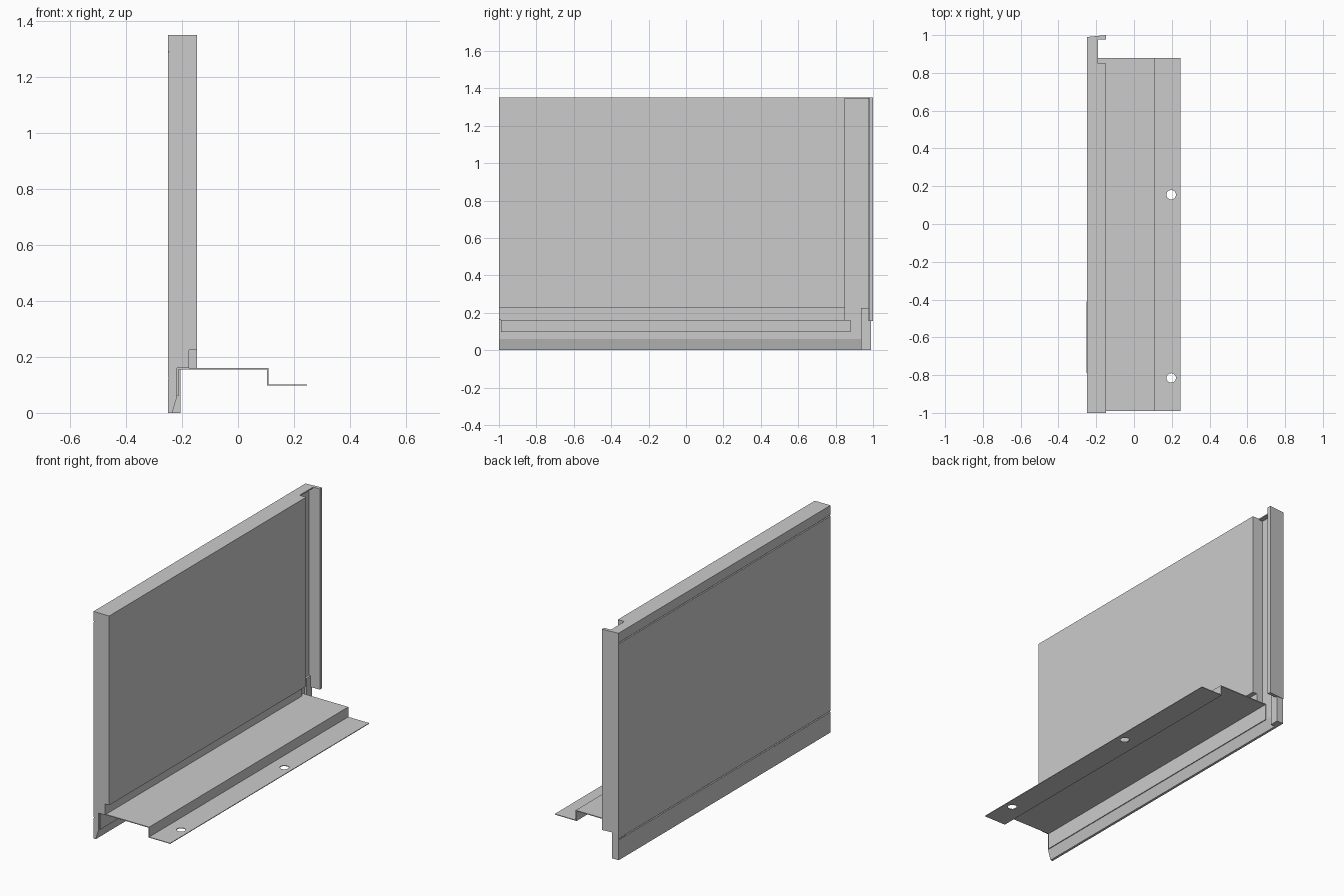
import bpy, bmesh, math

if "Cube" in bpy.data.objects:
    bpy.data.objects.remove(bpy.data.objects["Cube"])


def prism(name, pts, a, b, axis):
    """Extrude a closed profile: axis 'y' takes (x, z) points, axis 'z' takes (x, y)."""
    bm = bmesh.new()
    place = (lambda p, t: (p[0], t, p[1])) if axis == 'y' else (lambda p, t: (p[0], p[1], t))
    face = bm.faces.new([bm.verts.new(place(p, a)) for p in pts])
    ext = bmesh.ops.extrude_face_region(bm, geom=[face])
    shift = (0, b - a, 0) if axis == 'y' else (0, 0, b - a)
    bmesh.ops.translate(bm, vec=shift, verts=[v for v in ext['geom'] if isinstance(v, bmesh.types.BMVert)])
    bmesh.ops.recalc_face_normals(bm, faces=bm.faces[:])
    mesh = bpy.data.meshes.new(name)
    bm.to_mesh(mesh)
    bm.free()
    ob = bpy.data.objects.new(name, mesh)
    bpy.context.collection.objects.link(ob)
    return ob


def box(name, x, y, z):
    return prism(name, [(x[0], y[0]), (x[1], y[0]), (x[1], y[1]), (x[0], y[1])], z[0], z[1], 'z')


TOP = 1.35
# Outer face with two fine horizontal grooves, and the tapered drip edge below
outer = [(-0.25, TOP)]
for z in (1.29, 0.125):
    outer += [(-0.25, z + 0.004), (-0.246, z), (-0.25, z - 0.004)]
outer += [(-0.25, 0), (-0.235, 0), (-0.217, 0.06)]

# Main panel with stepped lower inside edge
prism("door_panel", outer + [(-0.217, 0.16), (-0.175, 0.16), (-0.175, 0.225),
                             (-0.147, 0.225), (-0.147, TOP)], -1.0, 0.85, 'y')

# Thin rear wall forming the edge channel, with its top cap
prism("channel_wall", outer + [(-0.217, TOP)], 0.85, 0.985, 'y')
box("channel_cap", (-0.217, -0.19), (0.85, 0.98), (1.343, TOP))

# Closing flange and foot at the rear edge
prism("edge_flange", [(-0.25, 0.985), (-0.217, 0.975), (-0.147, 0.978),
                      (-0.147, 1.0), (-0.25, 0.99)], 0.157, TOP, 'z')
box("edge_foot", (-0.249, -0.205), (0.935, 0.989), (0, 0.225))

# Separate cover strip on the lower outside
box("lower_cover", (-0.2505, -0.248), (-0.79, -0.41), (0.002, 0.118))

# Folded sheet bracket with a step down to the mounting lip
t = 0.005
bracket = prism("mounting_bracket", [
    (-0.217, 0.06), (-0.217, 0.16), (0.109, 0.16), (0.109, 0.101), (0.247, 0.101), (0.247, 0.097),
    (0.104, 0.097), (0.104, 0.16 - t), (-0.212, 0.16 - t), (-0.212, 0.06)], -0.99, 0.88, 'y')

# Screw holes in the mounting lip
for i, y in enumerate((0.155, -0.815)):
    ring = [(0.197 + 0.025 * math.cos(k * math.tau / 24), y + 0.025 * math.sin(k * math.tau / 24))
            for k in range(24)]
    cutter = prism(f"hole_cutter_{i + 1}", ring, 0.07, 0.13, 'z')
    cutter.hide_render = True
    cutter.hide_viewport = True
    mod = bracket.modifiers.new(f"hole_{i + 1}", 'BOOLEAN')
    mod.operation = 'DIFFERENCE'
    mod.solver = 'EXACT'
    mod.object = cutter
